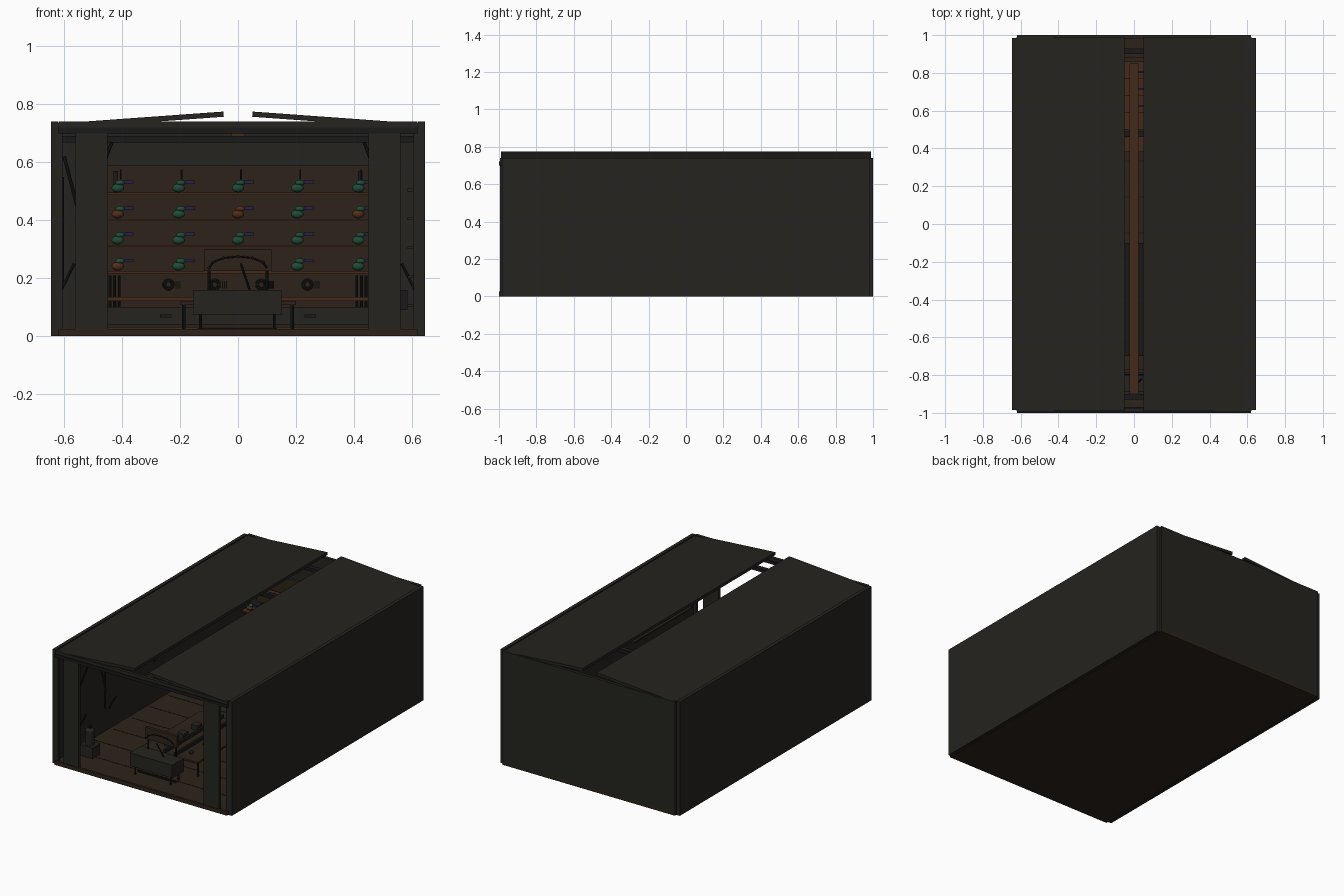
import bpy, math
from mathutils import Vector


def mat(name, c):
    m = bpy.data.materials.new(name)
    m.diffuse_color = (*c, 1)
    return m


DARK = mat("charcoal", (0.018, 0.017, 0.014))
SHADE = mat("soot", (0.010, 0.010, 0.010))
WOOD = mat("dark_wood", (0.026, 0.017, 0.010))
RUST = mat("rust_trim", (0.06, 0.022, 0.010))
GREEN = mat("deep_green", (0.015, 0.07, 0.04))
ORANGE = mat("burnt_orange", (0.09, 0.025, 0.010))
BLUE = mat("night_blue", (0.02, 0.016, 0.06))


def box(name, x0, x1, y0, y1, z0, z1, m=DARK):
    bpy.ops.mesh.primitive_cube_add(size=1, location=((x0 + x1) / 2, (y0 + y1) / 2, (z0 + z1) / 2))
    o = bpy.context.object
    o.name = name
    o.scale = (abs(x1 - x0), abs(y1 - y0), abs(z1 - z0))
    o.data.materials.append(m)
    return o


def pair(name, x0, x1, *rest):
    for s in (-1, 1):
        box(name, s * x0, s * x1, *rest)


def rod(name, a, b, r, m=SHADE, sides=8):
    a, b = Vector(a), Vector(b)
    d = b - a
    bpy.ops.mesh.primitive_cylinder_add(vertices=sides, radius=r, depth=d.length, location=(a + b) / 2)
    o = bpy.context.object
    o.name = name
    o.rotation_euler = d.to_track_quat('Z', 'Y').to_euler()
    o.data.materials.append(m)
    bpy.ops.object.shade_smooth_by_angle()


def ball(name, loc, scale, m):
    bpy.ops.mesh.primitive_uv_sphere_add(segments=14, ring_count=8, radius=1, location=loc)
    o = bpy.context.object
    o.name = name
    o.scale = scale
    o.data.materials.append(m)
    bpy.ops.object.shade_smooth()


def ring(name, loc, r):
    bpy.ops.mesh.primitive_torus_add(location=loc, rotation=(math.pi / 2, 0, 0), major_radius=r,
                                     minor_radius=0.0025, major_segments=20, minor_segments=6)
    o = bpy.context.object
    o.name = name
    o.data.materials.append(SHADE)


# Shell: floor, walls, corner posts
box("floor", -0.62, 0.62, -1, 1, 0, 0.02, WOOD)
pair("side_wall", 0.622, 0.645, -0.985, 0.985, 0, 0.74)
box("back_wall", -0.62, 0.62, 0.98, 1, 0, 0.74)
for y in (-0.985, 0.965):
    pair("corner_post", 0.605, 0.628, y, y + 0.02, 0, 0.735)
for i in range(1, 8):
    y = -1 + i * 0.19
    box("floor_seam", -0.6, 0.6, y, y + 0.005, 0.02, 0.0215, SHADE)

# Front frame
pair("front_pillar", 0.45, 0.56, -0.995, -0.975, 0.015, 0.70)
box("front_header", -0.62, 0.62, -1, -0.97, 0.70, 0.72, SHADE)
box("front_cornice", -0.62, 0.62, -0.995, -0.975, 0.72, 0.74)
box("front_sill", -0.62, 0.62, -1, -0.985, 0, 0.025, WOOD)

# Roof panels with open ridge slot
for s in (-1, 1):
    o = box("roof_panel", -0.286, 0.286, -0.99, 0.99, -0.009, 0.009)
    o.location = (s * 0.335, 0, 0.7455)
    o.rotation_euler = (0, s * math.atan(0.072), 0)

# Ridge beam, cross ties and braces
box("ridge_beam", -0.024, 0.024, -0.90, 0.85, 0.69, 0.715, RUST)
for y in (-0.93, 0.46, 0.90):
    box("cross_tie", -0.62, 0.62, y, y + 0.03, 0.668, 0.69, SHADE)
    for s in (-1, 1):
        rod("tie_brace", (s * 0.50, y + 0.015, 0.50), (s * 0.435, y + 0.015, 0.67), 0.006)

# Display backboard
box("display_board", -0.455, 0.455, 0.88, 0.90, 0.1, 0.59, WOOD)
pair("display_post", 0.415, 0.43, 0.86, 0.88, 0.1, 0.57, SHADE)

# Stepped tiers with rows of targets
xs = (-0.415, -0.205, 0, 0.205, 0.415)
for r, z in enumerate((0.225, 0.315, 0.405, 0.495)):
    y = 0.50 + r * 0.09
    box("tier_shelf", -0.455, 0.455, y, y + 0.09, z - 0.008, z, RUST)
    box("tier_riser", -0.455, 0.455, y + 0.07, y + 0.085, z - 0.09, z - 0.008, WOOD)
    for c, x in enumerate(xs):
        if r == 0 and c == 2:
            continue
        m = ORANGE if (r == 2 and c in (0, 2, 4)) or (r == 0 and c == 0) else GREEN
        ball("target_body", (x, y + 0.035, z + 0.016), (0.022, 0.016, 0.015), m)
        ball("target_head", (x + 0.008, y + 0.035, z + 0.034), (0.017, 0.013, 0.010), GREEN if c != 2 else m)
        box("target_bill", x + 0.022, x + 0.055, y + 0.03, y + 0.04, z + 0.03, z + 0.042, BLUE)
        if r == 3:
            rod("target_hook", (x + 0.01, y + 0.045, z + 0.045), (x + 0.01, y + 0.045, z + 0.08), 0.003)

# Lower counter with dials and cabinet
box("counter_panel", -0.455, 0.455, 0.46, 0.50, 0.13, 0.217, WOOD)
box("counter_top", -0.455, 0.455, 0.38, 0.50, 0.122, 0.135, RUST)
box("cabinet", -0.455, 0.455, 0.42, 0.50, 0.04, 0.10)
box("cabinet_rail", -0.455, 0.455, 0.40, 0.50, 0.02, 0.032, RUST)
for x in (-0.24, -0.08, 0.08, 0.24):
    for rr in (0.018, 0.011):
        ring("dial", (x, 0.457, 0.178), rr)
    for k in range(3):
        rod("dial_slot", (x + 0.026 + k * 0.007, 0.457, 0.165), (x + 0.026 + k * 0.007, 0.457, 0.19), 0.002)
for s in (-1, 1):
    box("drawer_pull", s * 0.23, s * 0.27, 0.41, 0.42, 0.065, 0.075, SHADE)
    for k in range(3):
        rod("stacked_tube", (s * (0.41 + k * 0.016), 0.44, 0.1), (s * (0.41 + k * 0.016), 0.44, 0.21), 0.005)

# Front console on legs
box("console", -0.155, 0.15, -0.89, -0.77, 0.075, 0.16)
for x in (-0.13, 0.125):
    for y in (-0.87, -0.79):
        rod("console_leg", (x, y, 0.02), (x, y, 0.08), 0.005)
box("console_foot", -0.14, 0.135, -0.835, -0.825, 0.02, 0.028, SHADE)
box("console_sign", -0.115, 0.115, -0.79, -0.77, 0.225, 0.30, WOOD)
for x in (-0.1, 0.1):
    rod("sign_post", (x, -0.78, 0.16), (x, -0.78, 0.23), 0.005)
pts = [(0.1 * math.cos(math.pi * i / 6), -0.798, 0.235 + 0.04 * math.sin(math.pi * i / 6)) for i in range(7)]
for a, b in zip(pts, pts[1:]):
    rod("sign_arc", a, b, 0.003)
    ball("sign_bulb", b, (0.005, 0.005, 0.005), SHADE)
rod("console_lever", (0.04, -0.82, 0.16), (0.01, -0.85, 0.25), 0.004)

# Long centre bench
box("bench_top", -0.20, 0.20, -0.70, -0.10, 0.108, 0.12, WOOD)
for x in (-0.188, 0.188):
    for y in (-0.68, -0.12):
        rod("bench_leg", (x, y, 0.02), (x, y, 0.11), 0.006)
pair("bench_rail", 0.03, 0.045, -0.70, -0.10, 0.12, 0.14, SHADE)
for i in range(4):
    y = -0.62 + i * 0.14
    box("bench_crate", -0.1, -0.055, y, y + 0.05, 0.12, 0.15)
    ball("bench_knob", (0.1, y, 0.13), (0.014, 0.014, 0.012), SHADE)

# Tank on a crate behind left pillar, box behind right pillar
box("tank_crate", -0.55, -0.46, -0.84, -0.76, 0.02, 0.09)
rod("tank", (-0.505, -0.8, 0.09), (-0.505, -0.8, 0.18), 0.028, DARK, 16)
ball("tank_cap", (-0.505, -0.8, 0.18), (0.028, 0.028, 0.015), DARK)
rod("tank_valve", (-0.505, -0.8, 0.18), (-0.505, -0.8, 0.21), 0.008)
box("wall_box", 0.555, 0.585, -0.8, -0.7, 0.09, 0.16, SHADE)

# Wall poles, leaning bars and right-hand shelves
rod("wall_pole", (-0.605, -0.5, 0.18), (-0.605, -0.5, 0.55), 0.004)
for s in (-1, 1):
    for y in (-0.75, -0.45):
        rod("leaning_bar", (s * 0.61, y, 0.16), (s * 0.565, y, 0.25), 0.005)
for y in (-0.6, -0.35, -0.1):
    rod("hanging_bar", (-0.60, y, 0.62), (-0.53, y, 0.35), 0.006)
for z in (0.1, 0.2, 0.3, 0.4, 0.5):
    box("side_shelf", 0.585, 0.622, -0.9, -0.3, z, z + 0.01, WOOD)
